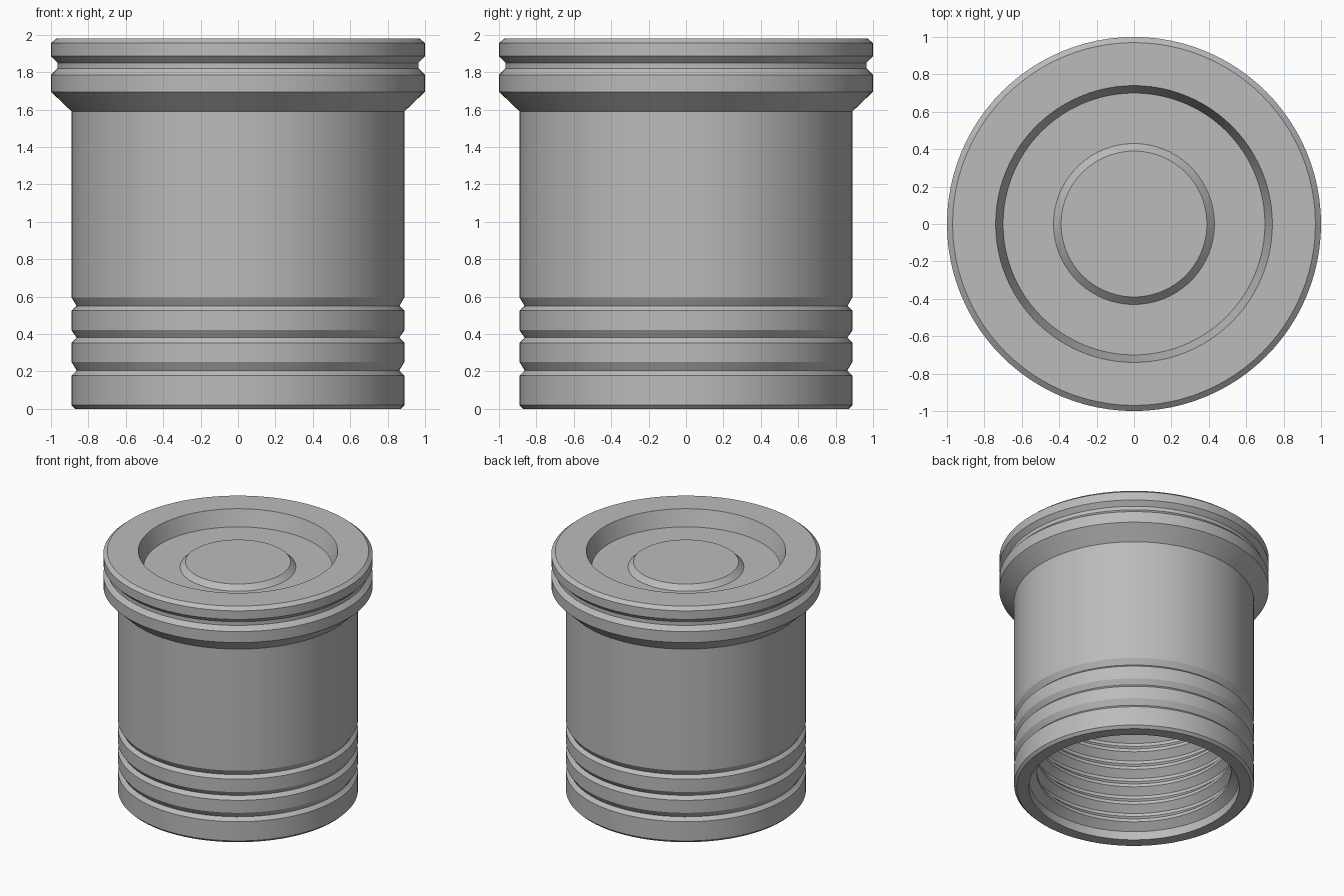
import bpy, bmesh, math

if "Cube" in bpy.data.objects:
    bpy.data.objects.remove(bpy.data.objects["Cube"], do_unlink=True)

SEGMENTS = 96
metal = bpy.data.materials.new("plain grey")
metal.use_nodes = True
colour = (0.5, 0.5, 0.5, 1)
metal.diffuse_color = colour
metal.node_tree.nodes["Principled BSDF"].inputs["Base Color"].default_value = colour


def lathe(name, profile):
    """Spin a radius/height profile around z into a closed smooth solid."""
    bm = bmesh.new()
    verts = [bm.verts.new((r, 0, z)) for r, z in profile]
    edges = [bm.edges.new(pair) for pair in zip(verts, verts[1:])]
    bmesh.ops.spin(bm, geom=verts + edges, axis=(0, 0, 1), cent=(0, 0, 0),
                   angle=math.tau, steps=SEGMENTS, use_merge=True)
    bmesh.ops.remove_doubles(bm, verts=bm.verts, dist=0.0005)
    bmesh.ops.recalc_face_normals(bm, faces=bm.faces)
    mesh = bpy.data.meshes.new(name)
    bm.to_mesh(mesh)
    bm.free()
    mesh.materials.append(metal)
    obj = bpy.data.objects.new(name, mesh)
    bpy.context.collection.objects.link(obj)
    bpy.ops.object.select_all(action='DESELECT')
    obj.select_set(True)
    bpy.context.view_layer.objects.active = obj
    bpy.ops.object.shade_smooth_by_angle(angle=math.radians(20))
    return obj


# Raised centre disc, sunken floor and top rim
top = [(0, 1.89), (0.39, 1.89), (0.43, 1.85), (0.70, 1.85), (0.74, 1.98), (0.97, 1.98)]

# Flange with its groove and tapered underside
flange = [(1, 1.955), (1, 1.885), (0.966, 1.85), (0.966, 1.82),
          (1, 1.785), (1, 1.695), (0.89, 1.59)]

# Three grooves around the lower sleeve
grooves = []
for high, mid, low in ((0.595, 0.55, 0.525), (0.42, 0.38, 0.352), (0.25, 0.205, 0.177)):
    grooves += [(0.89, high), (0.863, mid), (0.89, low)]

# Bottom chamfer and opening
foot = [(0.89, 0.02), (0.87, 0), (0.78, 0), (0.78, 0.07)]

# Inner thread ridges, from the opening upwards
PITCH = 0.15
threads = []
for i in range(9):
    z = 0.07 + i * PITCH
    threads += [(0.72, z + 0.05), (0.72, z + 0.075), (0.77, z + 0.125), (0.77, z + PITCH)]

# Closed inner ceiling
ceiling = [(0.70, 1.48), (0.70, 1.7), (0, 1.7)]

lathe("threaded_cap_body", top + flange + grooves + foot + threads + ceiling)
